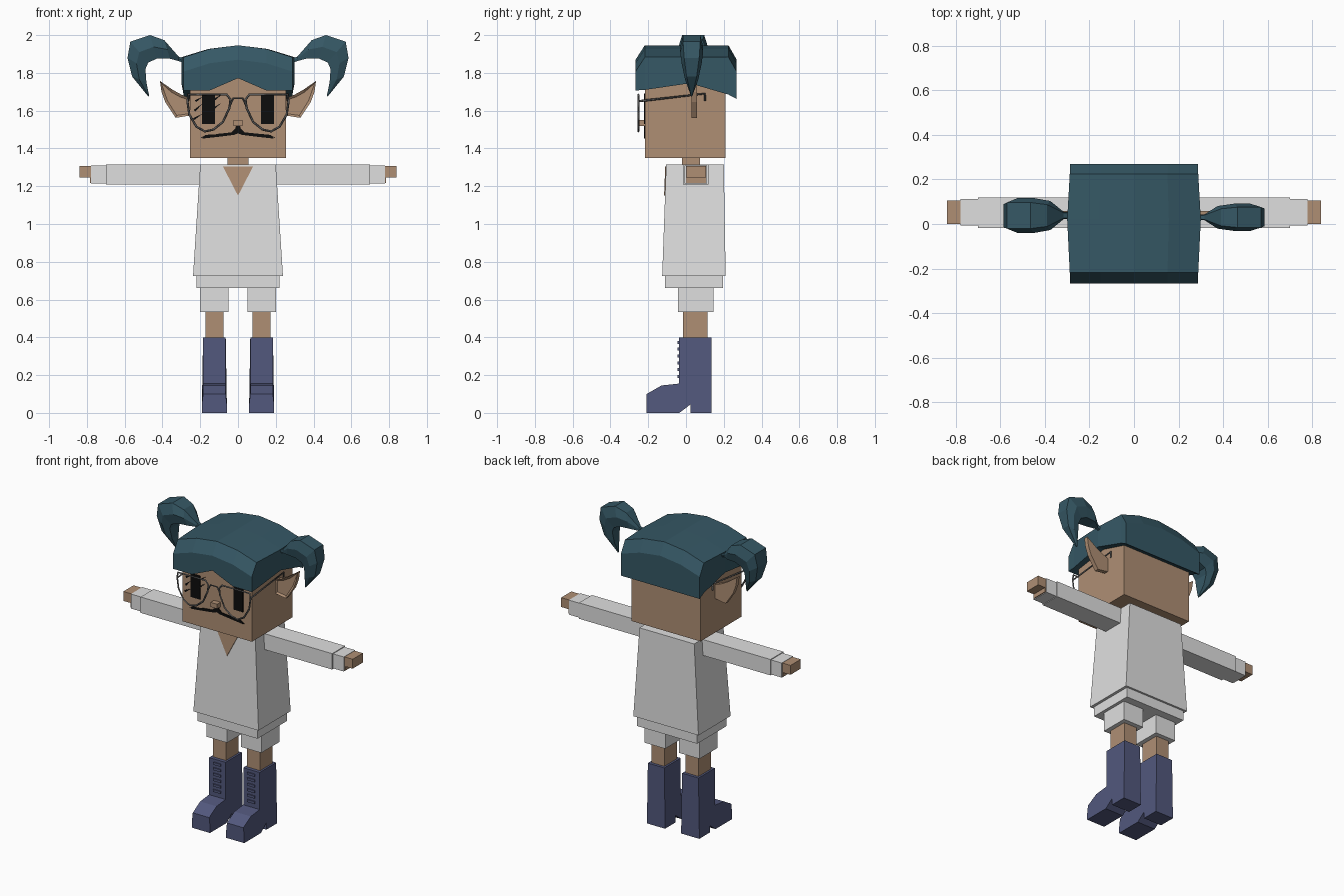
import bpy
import bmesh
from mathutils import Vector

default_cube = bpy.data.objects.get("Cube")
if default_cube:
    bpy.data.objects.remove(default_cube, do_unlink=True)


def make_material(name, red, green, blue):
    material = bpy.data.materials.new(name)
    material.use_nodes = True
    colour = (red, green, blue, 1)
    material.diffuse_color = colour
    shader = material.node_tree.nodes["Principled BSDF"]
    shader.inputs["Base Color"].default_value = colour
    shader.inputs["Roughness"].default_value = 0.9
    return material


skin = make_material("skin brown", .43, .275, .175)
cloth = make_material("light grey cloth", .74, .74, .74)
leather = make_material("navy leather", .085, .098, .205)
hair_teal = make_material("dark teal hair", .036, .097, .13)
black = make_material("black", .004, .004, .004)
wire_grey = make_material("grey wire", .1, .1, .1)

SIDES = ((1, "left"), (-1, "right"))


def finish(name, bm, material):
    bmesh.ops.recalc_face_normals(bm, faces=bm.faces[:])
    mesh = bpy.data.meshes.new(name)
    bm.to_mesh(mesh)
    bm.free()
    mesh.materials.append(material)
    obj = bpy.data.objects.new(name, mesh)
    bpy.context.collection.objects.link(obj)
    return obj


def loft(name, rings, material):
    """Join closed rings of equal length and cap both ends."""
    bm = bmesh.new()
    loops = [[bm.verts.new(point) for point in ring] for ring in rings]
    for a, b in zip(loops, loops[1:]):
        for i in range(len(a)):
            j = (i + 1) % len(a)
            bm.faces.new((a[i], a[j], b[j], b[i]))
    bm.faces.new(loops[0])
    bm.faces.new(loops[-1])
    return finish(name, bm, material)


def rectangle(x, y, z):
    return [(x[0], y[0], z), (x[1], y[0], z), (x[1], y[1], z), (x[0], y[1], z)]


def box(name, x, y, z, material, side=1):
    x = (x[0] * side, x[1] * side)
    return loft(name, [rectangle(x, y, z[0]), rectangle(x, y, z[1])], material)


def plate(name, outline, y, material, side=1):
    """Extrude an x-z outline between two depths."""
    return loft(name, [[(px * side, depth, pz) for px, pz in outline] for depth in y], material)


def wire(name, points, closed=False, radius=.006):
    curve = bpy.data.curves.new(name, "CURVE")
    curve.dimensions = "3D"
    curve.bevel_depth = radius
    curve.bevel_resolution = 0
    spline = curve.splines.new("POLY")
    spline.points.add(len(points) - 1)
    for target, point in zip(spline.points, points):
        target.co = (*point, 1)
    spline.use_cyclic_u = closed
    curve.materials.append(wire_grey)
    obj = bpy.data.objects.new(name, curve)
    bpy.context.collection.objects.link(obj)


# Head, neck and nose
box("head", (-.253, .253), (-.216, .21), (1.35, 1.8), skin)
box("neck", (-.055, .055), (-.02, .075), (1.29, 1.36), skin)
box("nose", (-.024, .024), (-.252, -.21), (1.52, 1.55), skin)

# Hair cap: arched cross-sections from front to back
columns = (-.288, -.15, 0, .15, .288)
arch = (1.883, 1.927, 1.946, 1.927, 1.883)


def hair_ring(y, drop, bottom, peak=0, widen=0):
    top = [(x * (1 + widen), y, z - drop) for x, z in zip(columns, arch)]
    low = [(x * (1 + widen), y, bottom + (peak if x == 0 else 0)) for x in columns]
    return top + low[::-1]


loft("hair_cap", [
    hair_ring(-.267, .076, 1.707, .065),
    hair_ring(-.218, 0, 1.71, .065),
    hair_ring(.02, 0, 1.745, 0, .04),
    hair_ring(.225, 0, 1.685),
    hair_ring(.268, .076, 1.662),
], hair_teal)

# Pigtails: curled tapering lofts (outer x, z, inner x, z, half width)
tail = (
    (.28, 1.872, .28, 1.85, .014), (.315, 1.887, .315, 1.863, .016),
    (.39, 1.973, .36, 1.875, .065), (.465, 2, .43, 1.875, .078),
    (.57, 1.965, .475, 1.855, .078), (.585, 1.88, .49, 1.82, .068),
    (.56, 1.78, .485, 1.75, .045), (.475, 1.675, .47, 1.678, .004),
)
for side, label in SIDES:
    centre, thickness = (.03, .78) if side > 0 else (.038, 1)
    rings = []
    for ox, oz, ix, iz, half in tail:
        half *= thickness
        mx, mz = (ox + ix) / 2, (oz + iz) / 2
        section = [(ox, .75, oz), (mx, 1, mz), (ix, .75, iz),
                   (ix, -.75, iz), (mx, -1, mz), (ox, -.75, oz)]
        rings.append([(x * side, centre + w * half, z) for x, w, z in section])
    loft(label + "_pigtail", rings, hair_teal)

# Pointed ears with a sunken inner face
ear_outline = [(.25, 1.665), (.3, 1.685), (.345, 1.71), (.413, 1.757),
               (.405, 1.7), (.385, 1.645), (.33, 1.562), (.25, 1.575)]
for side, label in SIDES:
    ear = plate(label + "_ear", ear_outline, (.03, .058), skin, side)
    bm = bmesh.new()
    bm.from_mesh(ear.data)
    bm.faces.ensure_lookup_table()
    front = min(bm.faces, key=lambda face: face.calc_center_median().y)
    bmesh.ops.inset_region(bm, faces=[front], thickness=.014, depth=-.01)
    bm.to_mesh(ear.data)
    bm.free()

# Eyes, brow strokes and moustache
FACE = (-.222, -.215)
for side, label in SIDES:
    box(label + "_eye", (.122, .19), FACE, (1.53, 1.685), black, side)
    plate(label + "_moustache", [
        (0, 1.545), (.008, 1.54), (.014, 1.505), (.035, 1.485), (.11, 1.477),
        (.2, 1.455), (.17, 1.472), (.19, 1.452), (.1, 1.462), (.02, 1.472), (0, 1.48),
    ], FACE, black, side)
strokes = (((-.235, 1.555), (-.185, 1.585)), ((-.23, 1.6), (-.185, 1.64)),
           ((-.225, 1.65), (-.185, 1.675)), ((-.13, 1.655), (-.08, 1.69)),
           ((-.13, 1.61), (-.09, 1.64)))
for start, end in strokes:
    a, b = Vector(start), Vector(end)
    across = (b - a).orthogonal().normalized() * .006
    plate("eye_stroke", [a + across, b, a - across], FACE, black)

# Wire spectacles
lens = [(.06, 1.685), (.262, 1.685), (.268, 1.65), (.258, 1.58), (.22, 1.515),
        (.175, 1.49), (.13, 1.5), (.08, 1.54), (.045, 1.615), (.04, 1.66)]
RIM = -.252
for side, label in SIDES:
    wire(label + "_lens_rim", [(x * side, RIM, z) for x, z in lens], True)
    hinge = .264 * side
    wire(label + "_temple", [(hinge, RIM, 1.65), (hinge, .1, 1.69), (hinge, .1, 1.65)])
wire("bridge", [(-.05, RIM, 1.61), (-.025, RIM, 1.665), (.025, RIM, 1.665), (.05, RIM, 1.61)], radius=.005)

# Tunic with neckline, and shorts
loft("tunic", [rectangle((-.238, .238), (-.126, .21), .725),
               rectangle((-.2, .2), (-.105, .2), 1.315)], cloth)
neckline = [(-.08, -.106, 1.305), (.08, -.106, 1.305), (0, -.112, 1.15)]
loft("neckline", [[(x, y + push, z) for x, y, z in neckline] for push in (.003, -.004)], skin)
box("shorts_waist", (-.22, .22), (-.11, .197), (.66, .73), cloth)

# Boot side profile in y-z, with a heel notch
boot_profile = [(.134, .4), (.134, .045), (.134, 0), (.024, 0), (.024, .045),
                (-.035, 0), (-.208, 0), (-.208, .045), (-.208, .1),
                (-.13, .145), (-.038, .155), (-.038, .4)]

for side, label in SIDES:
    # Arm
    box(label + "_sleeve", (.18, .7), (-.017, .118), (1.21, 1.315), cloth, side)
    box(label + "_cuff", (.7, .778), (-.007, .112), (1.214, 1.31), cloth, side)
    box(label + "_hand", (.76, .838), (0, .106), (1.246, 1.308), skin, side)
    box(label + "_thumb", (.76, .784), (0, .106), (1.218, 1.246), skin, side)
    # Leg
    box(label + "_shorts_leg", (.05, .2), (-.042, .145), (.535, .67), cloth, side)
    box(label + "_leg", (.078, .172), (-.015, .115), (.38, .55), skin, side)
    # Boot, flared slightly at the sole
    rings = []
    for edge in (-1, 1):
        rings.append([((.125 + edge * (.066 if z < .05 else .06)) * side, y, z)
                      for y, z in boot_profile])
    loft(label + "_boot", rings, leather)
    # Laces
    for row in range(6):
        z = .185 + row * .036
        box(label + "_lace", (.098, .152), (-.045, -.036), (z, z + .016), leather, side)
